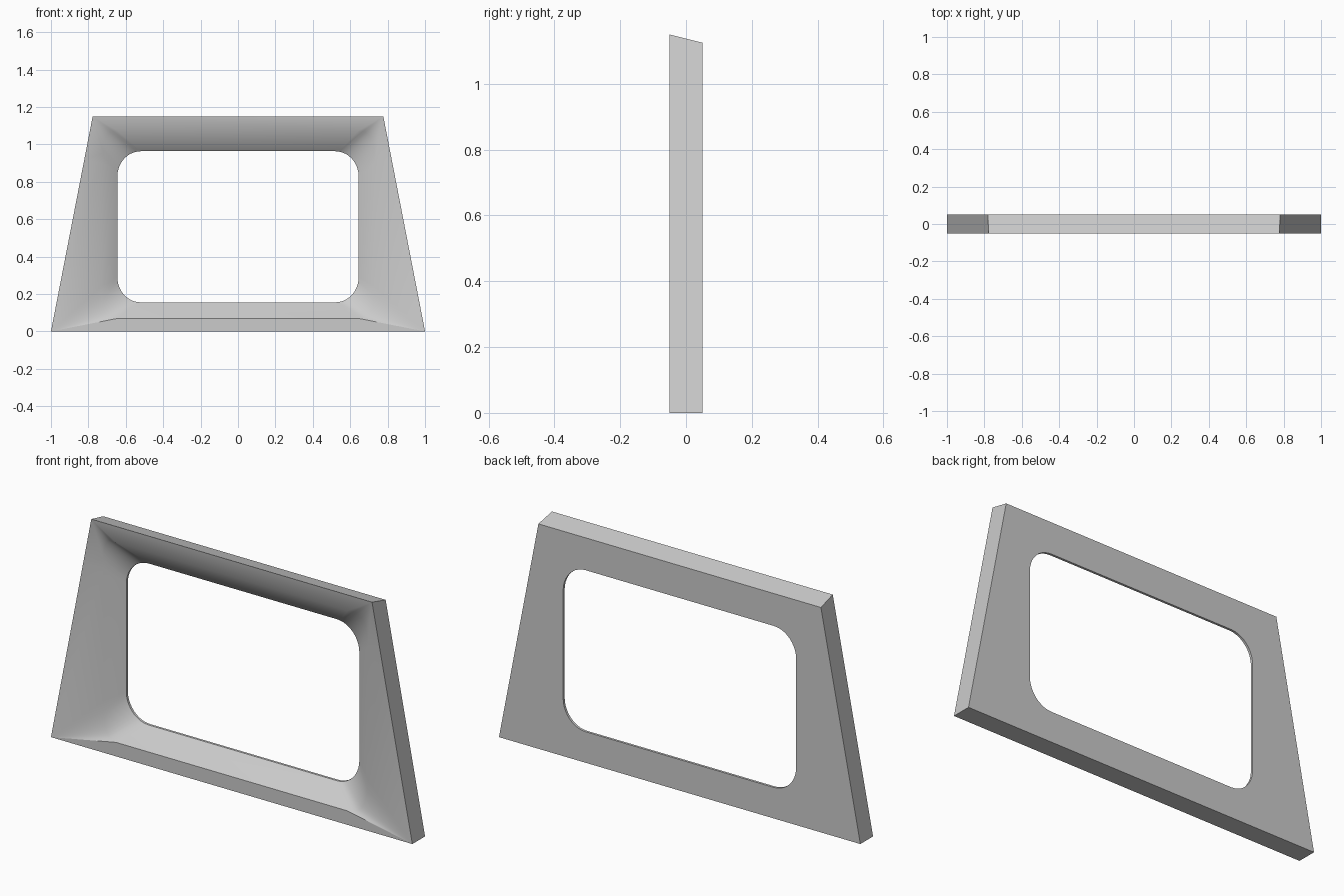
import bpy, bmesh, math

if "Cube" in bpy.data.objects:
    bpy.data.objects.remove(bpy.data.objects["Cube"])

STEPS = 10                      # segments per rounded corner
FRONT, BACK = -0.05, 0.05
TOP_FRONT, TOP_BACK = 1.15, 1.125


def rounded_loop(half, low, high, rx, rz, depth, power=2):
    """Closed loop of four rounded corners; depth is a function of x."""
    points = []
    for sx, sz in ((1, 1), (-1, 1), (-1, -1), (1, -1)):
        corner = []
        for i in range(STEPS + 1):
            a = math.pi / 2 * i / STEPS
            x = half - rx + rx * max(math.cos(a), 0) ** (2 / power)
            drop = rz * (1 - max(math.sin(a), 0) ** (2 / power))
            z = high - drop if sz > 0 else low + drop
            corner.append((sx * x, depth(x), z))
        points += corner if sx * sz > 0 else corner[::-1]
    return points


def edge_x(z):
    return 1 - 0.194 * z


def outer_loop(y, top):
    """Tapered outline, each corner repeated to match the rounded loops."""
    points = []
    for sx, sz in ((1, 1), (-1, 1), (-1, -1), (1, -1)):
        z = top if sz > 0 else 0
        corner = [(sx * edge_x(z), y, z)] * (STEPS + 1)
        if sz > 0:
            corner[0] = (sx * edge_x(0.92), y, 0.92)
        points += corner if sx * sz > 0 else corner[::-1]
    return points


def rim_depth(x):
    # The rim sinks gently toward the wide side posts
    t = min(max((x - 0.65) / 0.08, 0), 1)
    return FRONT + 0.03 * t


# Rings run around the cross-section of the frame
rings = [
    rounded_loop(0.645, 0.155, 0.963, 0.125, 0.135, lambda x: BACK),
    rounded_loop(0.645, 0.155, 0.963, 0.125, 0.135, lambda x: BACK - 0.012),
    rounded_loop(0.73, 0.07, 1.07, 0.09, 0.17, rim_depth, 3),
    outer_loop(FRONT, TOP_FRONT),
    outer_loop(BACK, TOP_BACK),
]

bm = bmesh.new()
loops = [[bm.verts.new(p) for p in ring] for ring in rings]
count = len(loops[0])
for k, a in enumerate(loops):
    b = loops[(k + 1) % len(loops)]
    for i in range(count):
        j = (i + 1) % count
        bm.faces.new((a[i], a[j], b[j], b[i]))
bmesh.ops.remove_doubles(bm, verts=bm.verts, dist=0.0001)
bmesh.ops.recalc_face_normals(bm, faces=bm.faces)
mesh = bpy.data.meshes.new("window_frame")
bm.to_mesh(mesh)
bm.free()

frame = bpy.data.objects.new("window_frame", mesh)
bpy.context.collection.objects.link(frame)

# Plain grey finish
grey = bpy.data.materials.new("light_grey")
grey.use_nodes = True
grey.diffuse_color = (0.6, 0.6, 0.6, 1)
grey.node_tree.nodes["Principled BSDF"].inputs["Base Color"].default_value = (0.6, 0.6, 0.6, 1)
mesh.materials.append(grey)

bpy.ops.object.select_all(action="DESELECT")
frame.select_set(True)
bpy.context.view_layer.objects.active = frame
bpy.ops.object.shade_smooth_by_angle(angle=math.radians(32))
